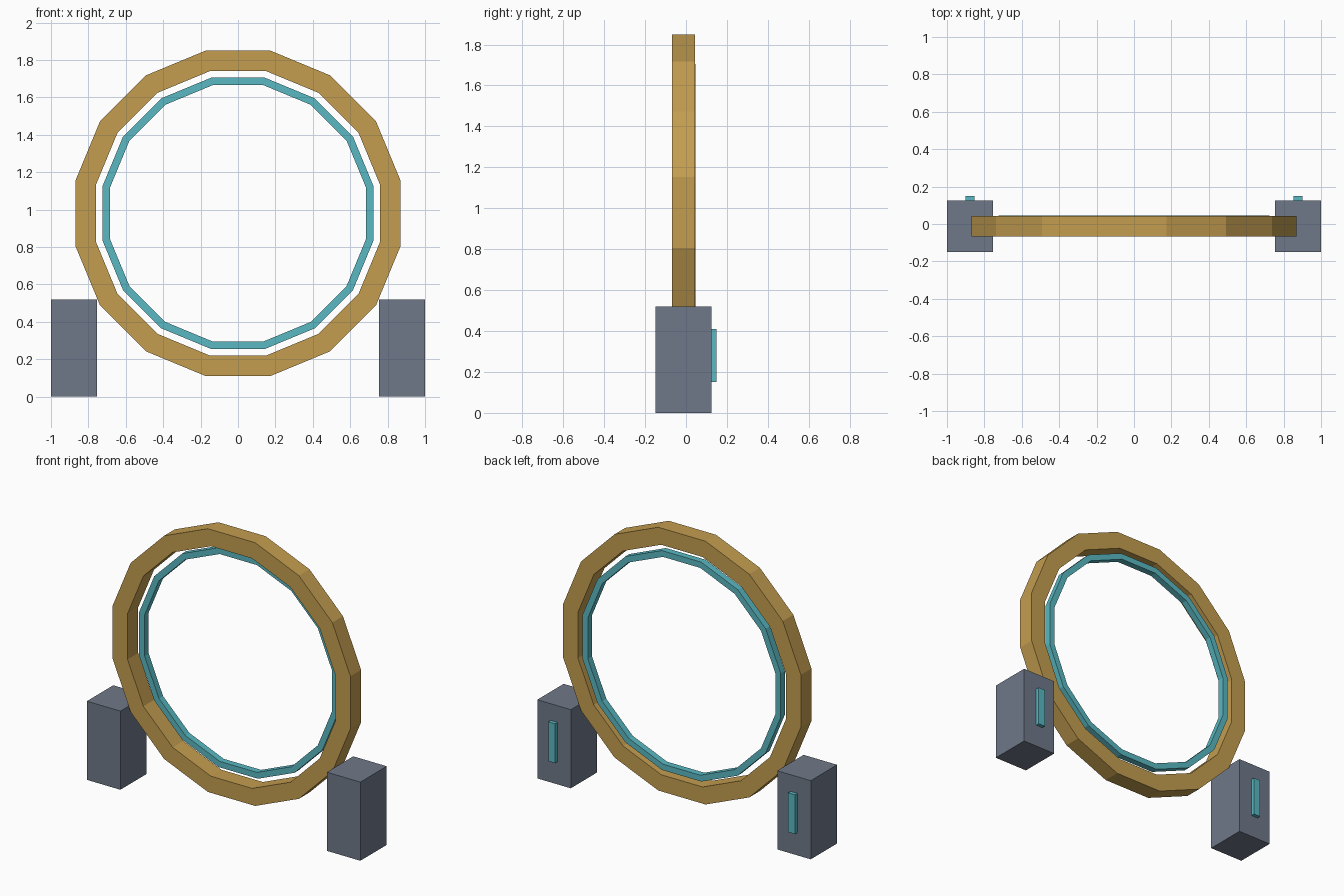
import bpy, bmesh
from math import cos, sin, pi

if "Cube" in bpy.data.objects:
    bpy.data.objects.remove(bpy.data.objects["Cube"])

SIDES = 16
CENTRE_Z = 0.98


def material(name, rgb):
    m = bpy.data.materials.new(name)
    m.diffuse_color = (*rgb, 1)
    m.use_nodes = True
    m.node_tree.nodes["Principled BSDF"].inputs["Base Color"].default_value = m.diffuse_color
    return m


gold = material("gold", (0.55, 0.34, 0.08))
teal = material("teal", (0.10, 0.48, 0.54))
slate = material("slate", (0.16, 0.19, 0.25))


def finish(name, bm, mat):
    bmesh.ops.recalc_face_normals(bm, faces=bm.faces)
    mesh = bpy.data.meshes.new(name)
    bm.to_mesh(mesh)
    bm.free()
    mesh.materials.append(mat)
    obj = bpy.data.objects.new(name, mesh)
    bpy.context.collection.objects.link(obj)
    return obj


def ring(name, outer, inner, y0, y1, mat):
    """Flat-sided hoop; outer and inner are distances to the flats."""
    bm = bmesh.new()
    loops = []
    for i in range(SIDES):
        a = (i + 0.5) * 2 * pi / SIDES
        section = []
        for r, y in ((outer, y0), (outer, y1), (inner, y1), (inner, y0)):
            r /= cos(pi / SIDES)
            section.append(bm.verts.new((r * cos(a), y, CENTRE_Z + r * sin(a))))
        loops.append(section)
    for i in range(SIDES):
        p, q = loops[i], loops[(i + 1) % SIDES]
        for k in range(4):
            n = (k + 1) % 4
            bm.faces.new((p[k], p[n], q[n], q[k]))
    return finish(name, bm, mat)


def box(name, lo, hi, mat):
    bm = bmesh.new()
    bmesh.ops.create_cube(bm, size=1)
    for v in bm.verts:
        v.co = [(l + h) / 2 + c * (h - l) for l, h, c in zip(lo, hi, v.co)]
    return finish(name, bm, mat)


def mirrored(obj):
    obj.modifiers.new("mirror", 'MIRROR').use_axis[0] = True


# Main hoop and the thin glowing hoop inside it, set towards the back
ring("outer_ring", 0.87, 0.76, -0.068, 0.043, gold)
ring("inner_ring", 0.725, 0.685, 0.003, 0.046, teal)

# Side pedestals with a light strip on the back face
mirrored(box("pedestal", (0.755, -0.15, 0), (1.0, 0.125, 0.52), slate))
mirrored(box("light_strip", (0.852, 0.12, 0.15), (0.902, 0.15, 0.41), teal))
